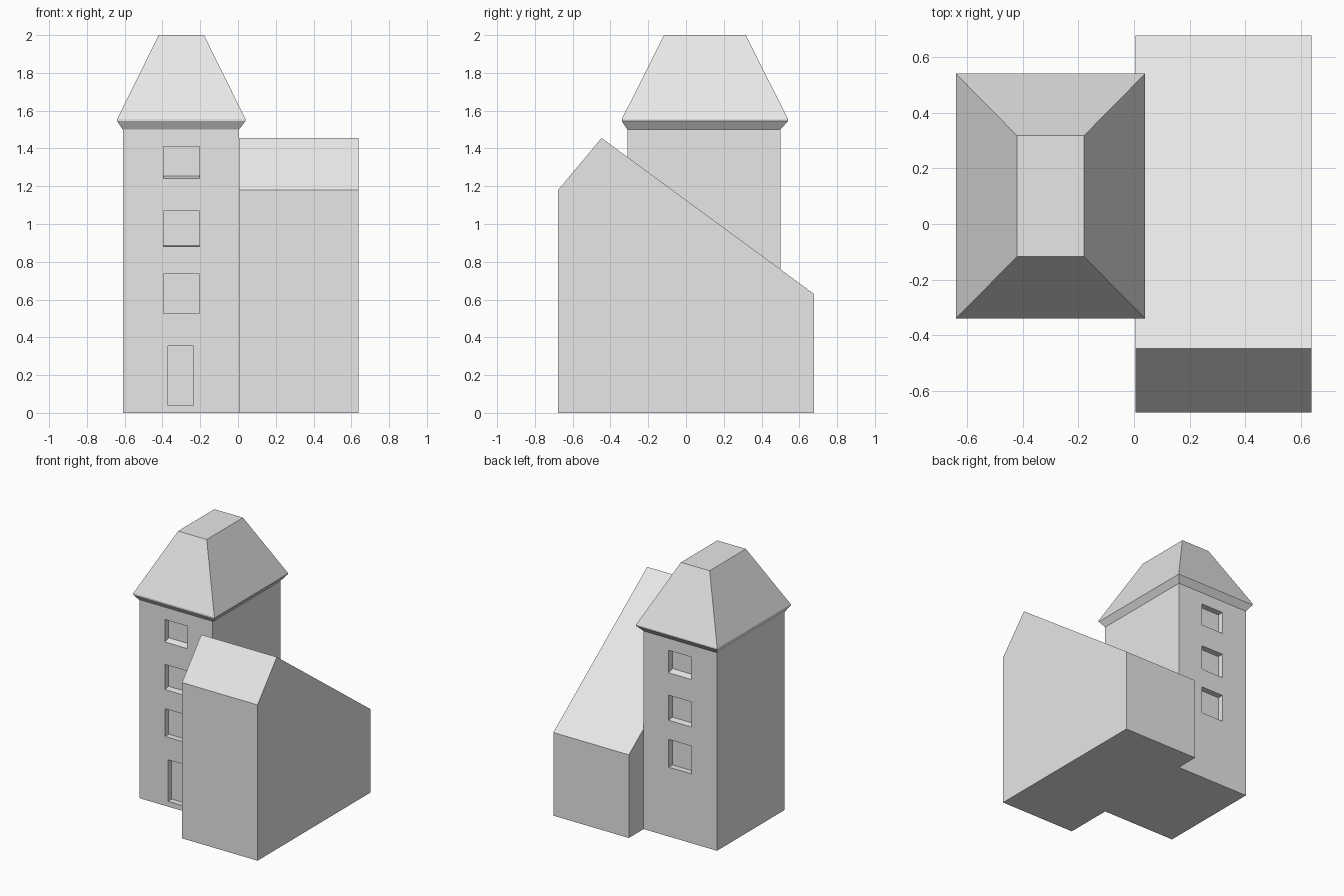
import bpy, bmesh

cube = bpy.data.objects.get("Cube")
if cube:
    bpy.data.objects.remove(cube, do_unlink=True)

# Single plain material
stone = bpy.data.materials.new("light_grey")
stone.use_nodes = True
GREY = (0.8, 0.8, 0.8, 1)
stone.diffuse_color = GREY
stone.node_tree.nodes["Principled BSDF"].inputs["Base Color"].default_value = GREY


def loft(name, rings):
    """Closed solid through a stack of rings with equal point counts."""
    bm = bmesh.new()
    loops = [[bm.verts.new(p) for p in ring] for ring in rings]
    n = len(loops[0])
    bm.faces.new(loops[0])
    bm.faces.new(loops[-1])
    for a, b in zip(loops, loops[1:]):
        for i in range(n):
            j = (i + 1) % n
            bm.faces.new((a[i], a[j], b[j], b[i]))
    bmesh.ops.recalc_face_normals(bm, faces=bm.faces)
    mesh = bpy.data.meshes.new(name)
    bm.to_mesh(mesh)
    bm.free()
    mesh.materials.append(stone)
    obj = bpy.data.objects.new(name, mesh)
    bpy.context.collection.objects.link(obj)
    return obj


def rect(x0, x1, y0, y1, z):
    return [(x0, y0, z), (x1, y0, z), (x1, y1, z), (x0, y1, z)]


X0, X1, Y0, Y1, EAVES = -0.61, 0.005, -0.31, 0.5, 1.5
RECESS = 0.045

# Tower body
tower = loft("tower", [rect(X0, X1, Y0, Y1, 0), rect(X0, X1, Y0, Y1, EAVES)])


def cut_opening(name, wall_y, inward, x0, x1, z0, z1, sill):
    """Recess an opening; the sill rises slightly towards the back."""
    def ring(depth, rise):
        y = wall_y + inward * depth
        b = z0 + rise
        return [(x0, y, b), (x1, y, b), (x1, y, z1), (x0, y, z1)]
    cutter = loft(name, [ring(-RECESS, -sill), ring(RECESS, sill)])
    cutter.hide_render = True
    cutter.hide_viewport = True
    mod = tower.modifiers.new(name, "BOOLEAN")
    mod.operation = "DIFFERENCE"
    mod.solver = "EXACT"
    mod.object = cutter


# Three windows on front and back, door on the front only
windows = [(0.525, 0.735, 0), (0.88, 1.07, 0.007), (1.24, 1.41, 0.015)]
for side, wall_y, inward in (("front", Y0, 1), ("back", Y1, -1)):
    for i, (z0, z1, sill) in enumerate(windows):
        cut_opening(f"{side}_window_cutter_{i + 1}", wall_y, inward,
                    -0.395, -0.205, z0, z1, sill)
cut_opening("door_cutter", Y0, 1, -0.37, -0.235, 0.04, 0.355, 0)

# Tower roof: flared eaves, thin lip, truncated hip
loft("tower_roof", [
    rect(X0, X1, Y0, Y1, EAVES),
    rect(-0.64, 0.04, -0.34, 0.54, 1.545),
    rect(-0.64, 0.04, -0.34, 0.54, 1.555),
    rect(-0.42, -0.18, -0.117, 0.317, 2),
])

# Annex with an uneven gable, extruded along x
gable = [(-0.677, 0), (0.677, 0), (0.677, 0.63), (-0.447, 1.455), (-0.677, 1.18)]
loft("annex", [[(x, y, z) for y, z in gable] for x in (0.005, 0.638)])
